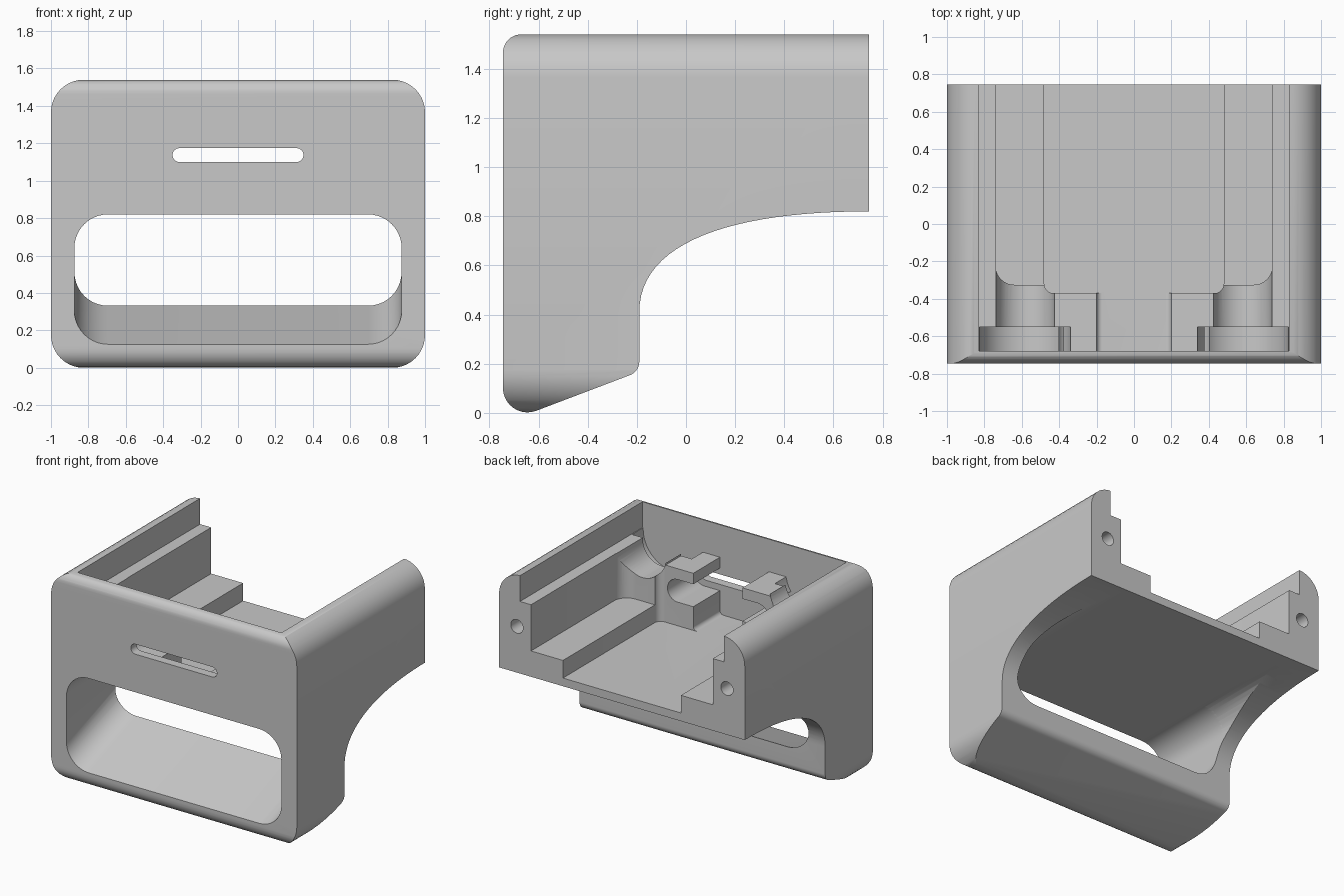
import bpy
import bmesh
from math import sin, tan, pi, radians
from mathutils import Vector

if "Cube" in bpy.data.objects:
    bpy.data.objects.remove(bpy.data.objects["Cube"], do_unlink=True)

grey = bpy.data.materials.new("light_grey_plastic")
grey.use_nodes = True
COLOUR = (0.58, 0.58, 0.58, 1)
grey.diffuse_color = COLOUR
grey.node_tree.nodes["Principled BSDF"].inputs["Base Color"].default_value = COLOUR


def rounded(corners, steps=10):
    """Outline from (a, b, radius) corners, each filleted by its radius."""
    out = []
    for i, (a, b, r) in enumerate(corners):
        p = Vector((a, b))
        if r == 0:
            out.append(p)
            continue
        u = (Vector(corners[i - 1][:2]) - p).normalized()
        v = (Vector(corners[(i + 1) % len(corners)][:2]) - p).normalized()
        half = u.angle(v) / 2
        centre = p + (u + v).normalized() * (r / sin(half))
        s = p + u * (r / tan(half)) - centre
        e = p + v * (r / tan(half)) - centre
        turn = pi - 2 * half
        for k in range(steps + 1):
            w = k / steps
            out.append(centre + (s * sin((1 - w) * turn) + e * sin(w * turn)) / sin(turn))
    return out


def rect(a0, a1, b0, b1, low=0, high=0):
    """Rectangle with separate radii for the low-b and high-b corners."""
    return rounded([(a0, b0, low), (a1, b0, low), (a1, b1, high), (a0, b1, high)])


def prism(name, outline, axis, lo, hi):
    """Extrude a 2D outline along one axis."""
    place = {"x": lambda p, d: (d, p.x, p.y),
             "y": lambda p, d: (p.x, d, p.y),
             "z": lambda p, d: (p.x, p.y, d)}[axis]
    bm = bmesh.new()
    rings = [[bm.verts.new(place(p, d)) for p in outline] for d in (lo, hi)]
    for ring in rings:
        bm.faces.new(ring)
    for i in range(len(outline)):
        bm.faces.new((rings[0][i - 1], rings[0][i], rings[1][i], rings[1][i - 1]))
    bmesh.ops.recalc_face_normals(bm, faces=bm.faces)
    mesh = bpy.data.meshes.new(name)
    bm.to_mesh(mesh)
    bm.free()
    mesh.materials.append(grey)
    ob = bpy.data.objects.new(name, mesh)
    bpy.context.collection.objects.link(ob)
    return ob


def combine(target, tool, operation="DIFFERENCE"):
    """Apply a boolean and discard the tool."""
    tool.hide_render = True
    mod = target.modifiers.new("cut", "BOOLEAN")
    mod.operation = operation
    mod.solver = "EXACT"
    mod.object = tool
    bpy.context.view_layer.objects.active = target
    bpy.ops.object.modifier_apply(modifier=mod.name)
    bpy.data.objects.remove(tool, do_unlink=True)


BACK, FRONT, INNER = 0.745, -0.745, -0.68
OVER = 0.9     # cutters run past the back
ABOVE = 1.7    # cutters run past the top

# Outer shell: front outline crossed with side outline
housing = prism("housing", rect(-1, 1, 0, 1.54, 0.175, 0.175), "y", -0.8, BACK)
ctrl = [Vector(p) for p in ((BACK, 0.82), (0.2, 0.82), (-0.19, 0.7), (-0.19, 0.41))]
sweep = []
for i in range(25):
    t = i / 24
    p = (ctrl[0] * (1 - t) ** 3 + ctrl[1] * 3 * t * (1 - t) ** 2
         + ctrl[2] * 3 * t * t * (1 - t) + ctrl[3] * t ** 3)
    sweep.append((p.x, p.y, 0))
side = rounded([(FRONT, 1.54, 0.075), (BACK + 0.1, 1.54, 0), (BACK + 0.1, 0.82, 0)] + sweep
               + [(-0.19, 0.168, 0.06), (FRONT, -0.043, 0.1)])
# The top edge is lifted only by rounding, so it stays flush with the front outline
combine(housing, prism("side_outline", side, "x", -1.2, 1.2), "INTERSECT")

# Large front opening with a floor that climbs to the back
opening = prism("opening", rect(-0.875, 0.875, 0.105, 0.82, 0.18, 0.18), "y", -0.8, -0.1)
for v in opening.data.vertices:
    if v.co.y > -0.5 and v.co.z < 0.4:
        v.co.z += 0.26
combine(housing, opening)
combine(housing, prism("underside", rect(-0.875, 0.875, -0.5, 0.82, 0, 0.18), "y", -0.13, OVER))

# Stepped tray, open to the top and back
combine(housing, prism("rim_step", rect(-0.83, 0.83, INNER, OVER), "z", 1.35, ABOVE))
combine(housing, prism("ledge_step", rect(-0.74, 0.74, -0.325, OVER, 0.1), "z", 1.01, ABOVE))
combine(housing, prism("floor_step", rect(-0.48, 0.48, -0.37, OVER, 0.05), "z", 0.88, ABOVE))
combine(housing, prism("post_tops", rect(-0.425, 0.425, INNER, OVER), "z", 1.30, ABOVE))
combine(housing, prism("post_gap", rect(-0.2, 0.2, 0.88, ABOVE, 0.03), "y", INNER, OVER))

# Cradles beside the posts and screw holes in the back edges
for s in (-1, 1):
    for name, r, y0, y1 in (("neck", 0.157, -0.6, -0.2), ("flange", 0.245, INNER, -0.55)):
        x = s * 0.58
        cradle = rect(x - r, x + r, 1.34 - r, ABOVE, r * 0.999)
        combine(housing, prism(name + "_cradle", cradle, "y", y0, y1))
    x, r = s * 0.855, 0.05
    hole = rect(x - r, x + r, 1.16 - r, 1.16 + r, r * 0.999, r * 0.999)
    combine(housing, prism("screw_hole", hole, "y", 0.4, OVER))

# Narrow slot in the front and the wider channel behind it
for name, w, h, y0, y1 in (("slot", 0.35, 0.037, -0.85, -0.6), ("channel", 0.41, 0.083, INNER, -0.3)):
    outline = rect(-w, w, 1.137 - h, 1.137 + h, h * 0.999, h * 0.999)
    combine(housing, prism(name, outline, "y", y0, y1))

# Smooth fillets, crisp edges
bpy.ops.object.select_all(action="DESELECT")
housing.select_set(True)
bpy.context.view_layer.objects.active = housing
bpy.ops.object.shade_smooth_by_angle(angle=radians(30))
